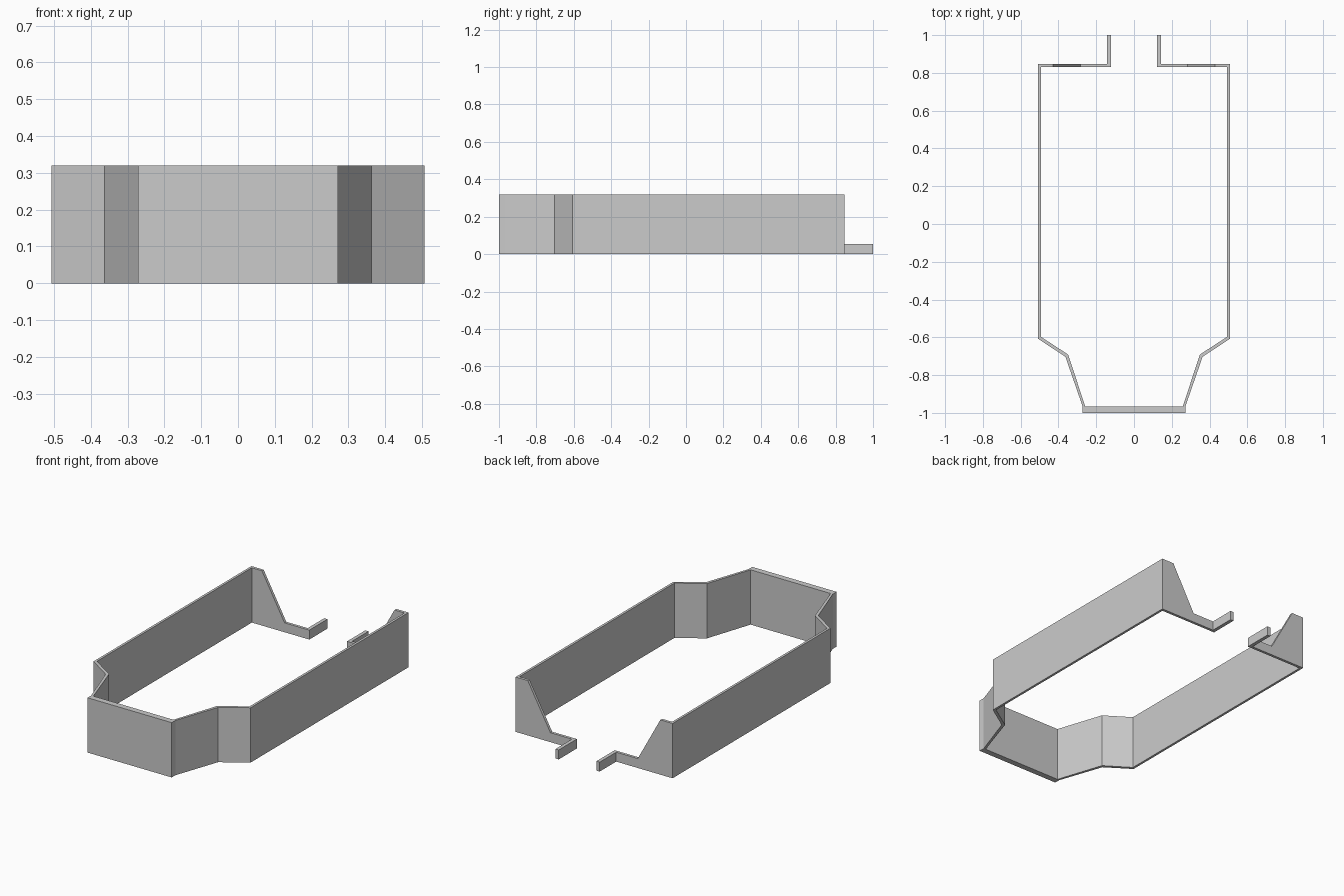
import bpy, bmesh
from mathutils import Vector

if "Cube" in bpy.data.objects:
    bpy.data.objects.remove(bpy.data.objects["Cube"])

H = 0.32      # wall height
LOW = 0.055   # height of the rear lip and tabs


def prism(name, points, direction, mirror=True):
    """Extrude a flat polygon along a direction, optionally mirrored across x."""
    bm = bmesh.new()
    face = bm.faces.new([bm.verts.new(p) for p in points])
    ext = bmesh.ops.extrude_face_region(bm, geom=[face])
    moved = [g for g in ext["geom"] if isinstance(g, bmesh.types.BMVert)]
    bmesh.ops.translate(bm, verts=moved, vec=Vector(direction))
    bmesh.ops.recalc_face_normals(bm, faces=bm.faces)
    mesh = bpy.data.meshes.new(name)
    bm.to_mesh(mesh)
    bm.free()
    obj = bpy.data.objects.new(name, mesh)
    bpy.context.collection.objects.link(obj)
    if mirror:
        mod = obj.modifiers.new("mirror", 'MIRROR')
        mod.use_mirror_merge = False
    return obj


def plan(name, pts, height, mirror=True):
    return prism(name, [(x, y, 0) for x, y in pts], (0, 0, height), mirror)


# side wall running into the stepped, tapering front corner
outer = [(0.507, 0.848), (0.507, -0.608), (0.363, -0.703), (0.272, -0.966)]
inner = [(0.258, -0.966), (0.349, -0.691), (0.493, -0.597), (0.493, 0.848)]
plan("side_walls", outer + inner, H)

# thick front plate
plan("front_plate", [(-0.272, -1), (0.272, -1), (0.272, -0.965), (-0.272, -0.965)],
     H, mirror=False)

# rear wall with a sloped cut down to a low lip
rear = [(0.507, 0), (0.507, H), (0.428, H), (0.282, LOW), (0.122, LOW), (0.122, 0)]
prism("rear_brackets", [(x, 0.832, z) for x, z in rear], (0, 0.016, 0))

# small tabs pointing backwards
plan("rear_tabs", [(0.122, 0.832), (0.143, 0.832), (0.143, 1), (0.122, 1)], LOW)
